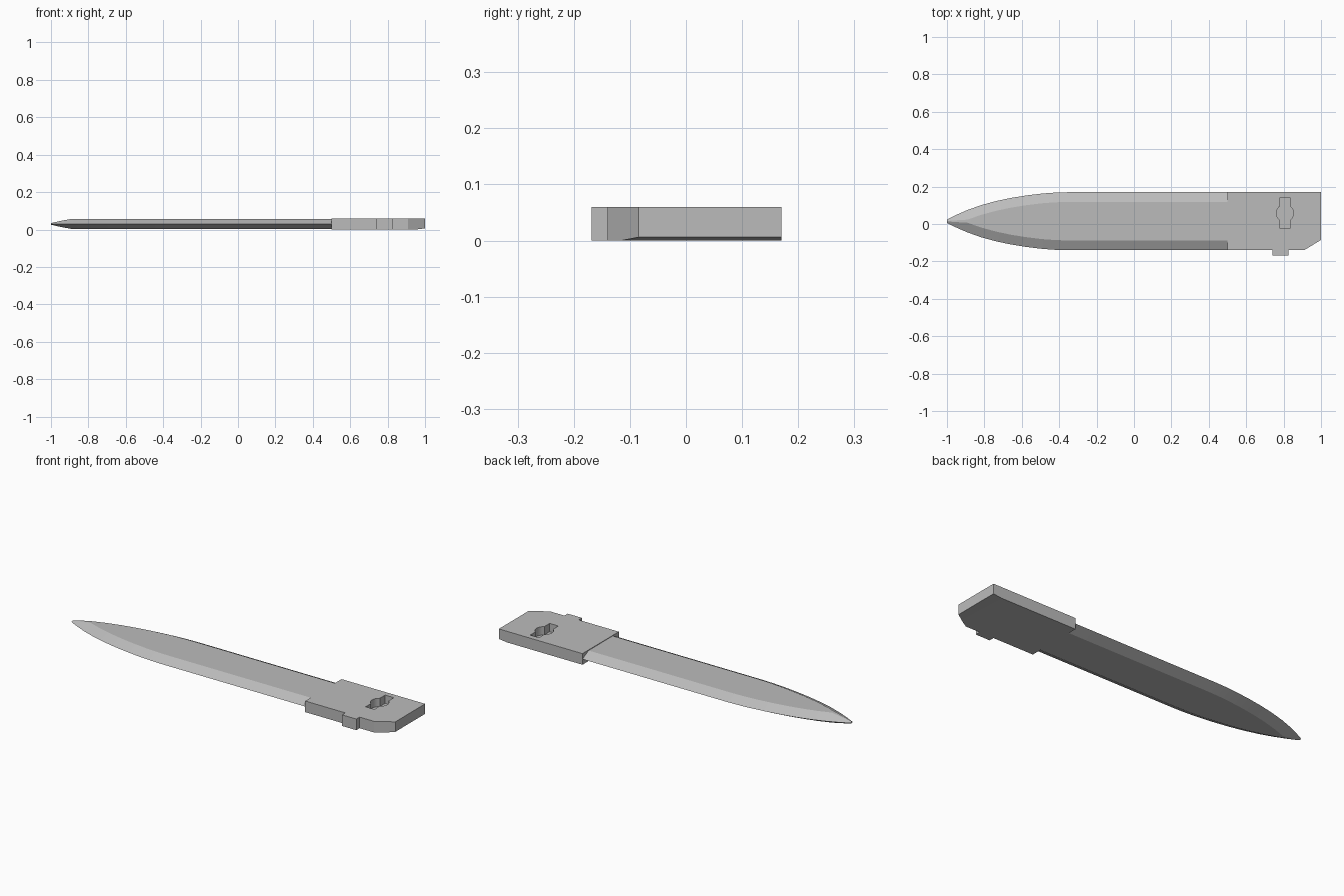
import bpy, bmesh, math

cube = bpy.data.objects.get("Cube")
if cube:
    bpy.data.objects.remove(cube)

steel = bpy.data.materials.new("grey_steel")
steel.use_nodes = True
GREY = (0.5, 0.5, 0.5, 1)
steel.diffuse_color = GREY
steel.node_tree.nodes["Principled BSDF"].inputs["Base Color"].default_value = GREY

MID_Y, MID_Z = 0.015, 0.03


def make_object(name, bm, angle):
    bmesh.ops.recalc_face_normals(bm, faces=bm.faces)
    mesh = bpy.data.meshes.new(name)
    bm.to_mesh(mesh)
    bm.free()
    obj = bpy.data.objects.new(name, mesh)
    bpy.context.collection.objects.link(obj)
    mesh.materials.append(steel)
    bpy.ops.object.select_all(action='DESELECT')
    obj.select_set(True)
    bpy.context.view_layer.objects.active = obj
    bpy.ops.object.shade_smooth_by_angle(angle=math.radians(angle))
    return obj


def prism(outline, bottom, top):
    bm = bmesh.new()
    low = [bm.verts.new((x, y, bottom)) for x, y in outline]
    high = [bm.verts.new((x, y, top)) for x, y in outline]
    bm.faces.new(low)
    bm.faces.new(high)
    for i in range(len(low)):
        j = (i + 1) % len(low)
        bm.faces.new((low[i], low[j], high[j], high[i]))
    return bm


# Blade: hexagonal sections (x, half width) lofted from tip to handle
stations = [(-1, 0.009), (-0.95, 0.034), (-0.89, 0.06), (-0.82, 0.085), (-0.74, 0.107),
            (-0.66, 0.124), (-0.58, 0.137), (-0.49, 0.148), (-0.42, 0.153), (-0.35, 0.155),
            (0.52, 0.155)]
bm = bmesh.new()
rings = []
for x, half in stations:
    flat = max(half - 0.052, half * 0.14)
    rise = 0.027 * min(1, (half - flat) / 0.05)
    section = [(half, 0), (flat, rise), (-flat, rise), (-half, 0), (-flat, -rise), (flat, -rise)]
    rings.append([bm.verts.new((x, MID_Y + y, MID_Z + z)) for y, z in section])
for a, b in zip(rings, rings[1:]):
    for i in range(6):
        j = (i + 1) % 6
        bm.faces.new((a[i], a[j], b[j], b[i]))
bm.faces.new(rings[0])
bm.faces.new(rings[-1])
make_object("blade", bm, 25)

# Handle block with a clipped corner and a side tab
outline = [(0.5, -0.14), (0.74, -0.14), (0.74, -0.168), (0.825, -0.168), (0.825, -0.14),
           (0.91, -0.14), (1, -0.085), (1, 0.17), (0.5, 0.17)]
bm = prism(outline, 0, 0.06)
bmesh.ops.bisect_plane(bm, geom=bm.verts[:] + bm.edges[:] + bm.faces[:],
                       plane_co=(0.95, 0, 0), plane_no=(1, 0, 0))
for v in bm.verts:
    if v.co.x > 0.99 and v.co.z < 0.01:
        v.co.z = 0.006
handle = make_object("handle", bm, 20)

# Keyhole pocket: a slot with a round bulge, cut partway down
hx, hy, radius, slot = 0.807, 0.058, 0.046, 0.026
start = math.asin(slot / radius)
arc = [start + (math.pi - 2 * start) * i / 8 for i in range(9)]
side = [(slot, 0.083)] + [(radius * math.sin(a), radius * math.cos(a)) for a in arc] + [(slot, -0.083)]
pocket = [(hx + x, hy + y) for x, y in side] + [(hx - x, hy + y) for x, y in reversed(side)]
cutter = make_object("pocket_cutter", prism(pocket, 0.015, 0.1), 20)
cutter.hide_render = True
cut = handle.modifiers.new("pocket", 'BOOLEAN')
cut.operation = 'DIFFERENCE'
cut.solver = 'EXACT'
cut.object = cutter
bpy.ops.object.select_all(action='DESELECT')
handle.select_set(True)
bpy.context.view_layer.objects.active = handle
bpy.ops.object.modifier_apply(modifier=cut.name)
bpy.data.objects.remove(cutter)
